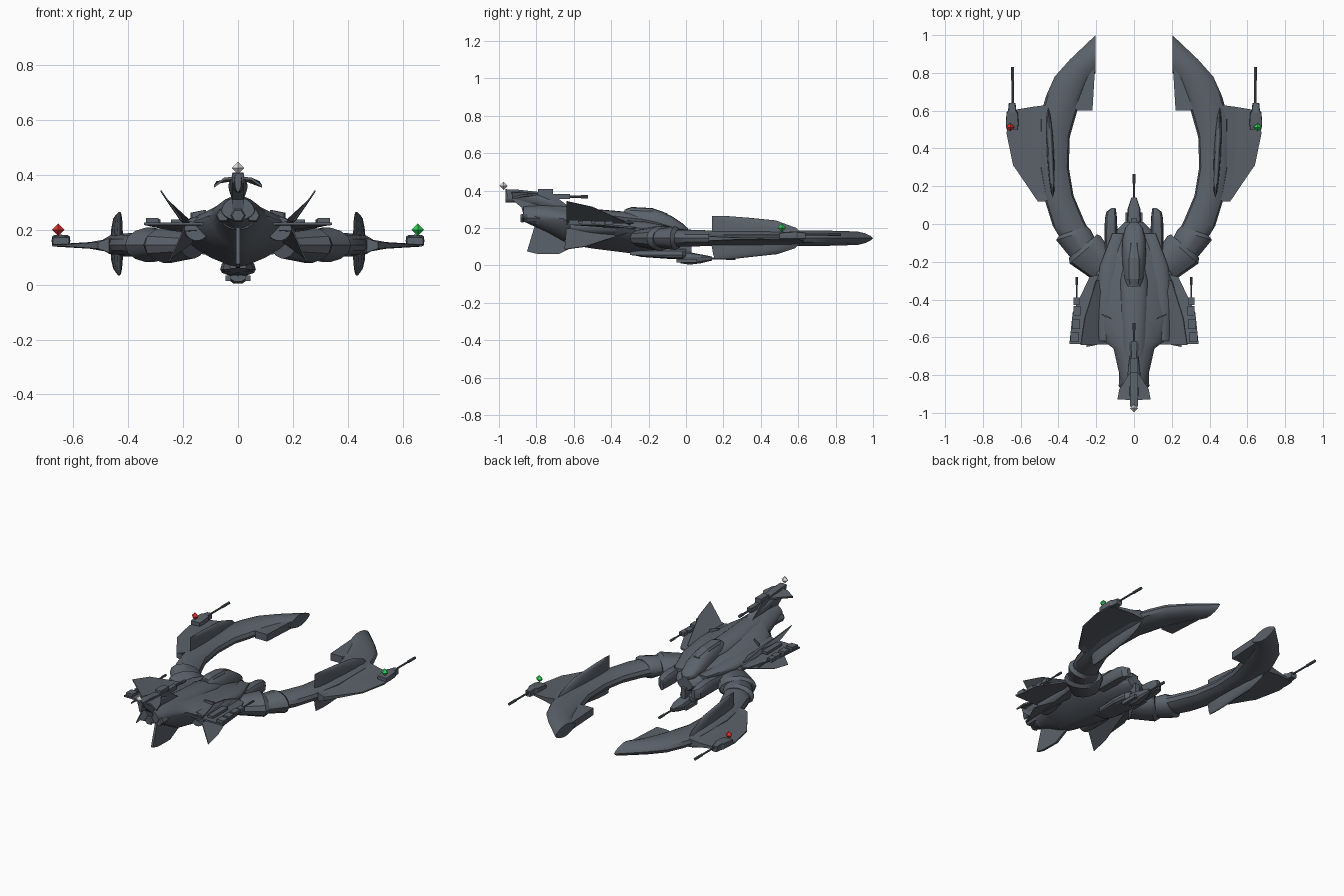
import bpy, bmesh, math
from mathutils import Vector

if "Cube" in bpy.data.objects:
    bpy.data.objects.remove(bpy.data.objects["Cube"])


def material(name, col):
    m = bpy.data.materials.new(name)
    m.diffuse_color = (*col, 1)
    m.use_nodes = True
    m.node_tree.nodes["Principled BSDF"].inputs["Base Color"].default_value = m.diffuse_color
    return m


GREY = material("slate_grey", (0.105, 0.122, 0.145))
RED = material("signal_red", (0.75, 0.035, 0.035))
GREEN = material("signal_green", (0.03, 0.65, 0.1))
WHITE = material("lamp_white", (0.9, 0.9, 0.9))


def finish(name, bm, mat=GREY, mirror=False, smooth=True):
    bmesh.ops.recalc_face_normals(bm, faces=bm.faces)
    me = bpy.data.meshes.new(name)
    bm.to_mesh(me)
    bm.free()
    ob = bpy.data.objects.new(name, me)
    bpy.context.collection.objects.link(ob)
    me.materials.append(mat)
    if mirror:
        ob.modifiers.new("mirror", 'MIRROR')
    if smooth:
        bpy.ops.object.select_all(action='DESELECT')
        ob.select_set(True)
        bpy.context.view_layer.objects.active = ob
        bpy.ops.object.shade_smooth_by_angle(angle=math.radians(35))
    return ob


def loft(name, rings, **kw):
    """Skin a list of equal-length rings and cap the ends."""
    bm = bmesh.new()
    vs = [[bm.verts.new(p) for p in r] for r in rings]
    n = len(vs[0])
    for a, b in zip(vs, vs[1:]):
        for i in range(n):
            j = (i + 1) % n
            bm.faces.new((a[i], a[j], b[j], b[i]))
    bm.faces.new(vs[0])
    bm.faces.new(vs[-1])
    return finish(name, bm, **kw)


def spow(v, p):
    return math.copysign(abs(v) ** p, v)


def arm_ring(ix, iy, ox, oy, h, p=0.9, z=0.145, n=14):
    """Vertical oval ring spanning an inner and an outer plan point."""
    c, d = Vector(((ix + ox) / 2, (iy + oy) / 2, z)), Vector(((ox - ix) / 2, (oy - iy) / 2, 0))
    return [c + d * spow(math.cos(t), 1.15) + Vector((0, 0, h * spow(math.sin(t), p)))
            for t in (2 * math.pi * i / n for i in range(n))]


def body_ring(y, w, top, side, low, x=0, p=1.0, n=20):
    """Cross-section facing y with separate upper and lower heights."""
    out = []
    for i in range(n):
        t = 2 * math.pi * i / n
        s = spow(math.sin(t), p)
        out.append((x + w * spow(math.cos(t), p), y, side + s * ((top - side) if s > 0 else (side - low))))
    return out


def plate(name, pts, off, mirror=True):
    """Extrude a 3D outline evenly to both sides by the vector off."""
    o = Vector(off)
    return loft(name, [[Vector(p) - o for p in pts], [Vector(p) + o for p in pts]], mirror=mirror, smooth=False)


def box(name, x, y, z, mirror=True):
    pts = [(x[0], y[0], z[0]), (x[1], y[0], z[0]), (x[1], y[1], z[0]), (x[0], y[1], z[0])]
    top = [(a, b, z[1]) for a, b, _ in pts]
    return loft(name, [pts, top], mirror=mirror, smooth=False)


def barrel(name, x, z, y0, y1, r, mirror=True):
    """Gun tube along y with a thicker muzzle."""
    m = y1 - (y1 - y0) * 0.35
    st = [(y0, r * .7), (m, r * .7), (m, r), (y1, r)]
    return loft(name, [body_ring(y, q, z + q, z, z - q, x, n=8) for y, q in st], mirror=mirror)


def crystal(name, loc, r, mat):
    """Eight-faced diamond."""
    bm = bmesh.new()
    x, y, z = loc
    rim = [bm.verts.new((x + r * math.cos(a), y + r * math.sin(a), z)) for a in (0, math.pi / 2, math.pi, -math.pi / 2)]
    for s in (r, -r):
        apex = bm.verts.new((x, y, z + s))
        for i in range(4):
            bm.faces.new((rim[i], rim[(i + 1) % 4], apex))
    finish(name, bm, mat=mat, smooth=False)


# Curved claws
claw = [(.12, -.14, .20, -.26, .042), (.215, -.09, .315, -.17, .042), (.245, -.02, .40, -.06, .046),
        (.265, .02, .43, -.01, .045), (.32, .15, .47, .12, .043), (.345, .3, .50, .3, .042), (.34, .46, .50, .56, .042),
        (.30, .6, .465, .68, .042), (.27, .68, .42, .78, .042), (.235, .76, .34, .87, .04, 1.1),
        (.203, .8, .203, 1.0, .037, 1.4)]
loft("claw", [arm_ring(*s) for s in claw], mirror=True)
plate("claw_barb", [(.205, .85, .145), (.22, .6, .145), (.30, .6, .145), (.34, .64, .145), (.3, .8, .145)],
      (0, 0, .022))

# Flared armour collars at the claw roots
collars = [[(.185, -.12, .31, -.21, .046), (.23, -.03, .412, -.085, .064), (.25, -.012, .395, -.06, .05)],
           [(.12, -.15, .21, -.3, .05), (.175, -.065, .34, -.21, .067), (.195, -.055, .345, -.18, .052)]]
for i, c in enumerate(collars):
    loft(f"collar_{i + 1}", [arm_ring(*s) for s in c], mirror=True)

# Outer winglets: thick at the claw, thin at the edge
root = [(.46, .63), (.46, .4), (.45, .14), (.47, .12)]
mid = [(.54, .62), (.54, .4), (.51, .17), (.51, .12)]
tip = [(.66, .60), (.675, .48), (.64, .31), (.625, .29)]
loft("winglet", [[(x, y, .143 + h) for x, y in row] + [(x, y, .143 - h) for x, y in row[::-1]]
                 for row, h in ((root, .026), (mid, .012), (tip, .004))], mirror=True, smooth=False)

# Winglet guns
pod = [(.50, .03, .172), (.53, .034, .178), (.59, .03, .182), (.60, .022, .18), (.64, .018, .175)]
loft("winglet_gun", [body_ring(y, w, t, .16, .14, .645, .3, 12) for y, w, t in pod], mirror=True, smooth=False)
barrel("winglet_barrel", .642, .165, .63, .83, .008)


def lens(z, y0, y1, w, n=12):
    """Lens-shaped plan section following the claw."""
    out = []
    for i in range(n):
        t = 2 * math.pi * i / n
        y = (y0 + y1) / 2 + (y1 - y0) / 2 * math.cos(t)
        out.append((.43 + .05 * (y - .14) + w * math.sin(t), y, z))
    return out


# Upright fins on the claws
loft("upper_claw_fin", [lens(.15, .14, .64, .02), lens(.2, .14, .59, .018), lens(.24, .14, .48, .014),
                        lens(.255, .14, .33, .009), lens(.265, .14, .2, .003)], mirror=True)
loft("lower_claw_fin", [lens(.14, .13, .64, .02), lens(.09, .14, .58, .018), lens(.06, .145, .49, .014),
                        lens(.045, .15, .35, .009), lens(.034, .15, .25, .003)], mirror=True)

# Main hull with a rounded dorsal ridge
hull = [(-.87, .06, .32, .27, .235, 1.1), (-.75, .088, .325, .26, .18, 1.2), (-.66, .108, .315, .25, .13, 1.3),
        (-.62, .16, .31, .23, .11, 1.5), (-.5, .2, .29, .222, .09, 1.5), (-.3, .21, .265, .195, .065, 1.4),
        (-.17, .17, .245, .165, .075, 1.25), (-.06, .12, .215, .15, .09, 1.25), (.01, .05, .185, .145, .11, 1.25)]
loft("hull", [body_ring(*s[:5], p=s[5]) for s in hull])
ridge = [(-.8, .06, .325), (-.64, .08, .318), (-.5, .078, .302), (-.3, .075, .285), (-.2, .05, .255)]
loft("dorsal_ridge", [body_ring(y, w, t, .24, .2, p=.95) for y, w, t in ridge])

# Raised cockpit and dorsal shoulders
pit = [(-.33, .048, .298), (-.3, .058, .305), (-.16, .065, .297), (-.08, .062, .265), (-.02, .045, .225), (.01, .02, .195)]
loft("cockpit", [body_ring(y, w, t, .2, .16, p=.75) for y, w, t in pit])
hood = [(-.32, .03, .302), (-.29, .036, .312), (-.18, .036, .306), (-.1, .02, .278)]
loft("cockpit_hood", [body_ring(y, w, t, .26, .24, p=.5, n=12) for y, w, t in hood], smooth=False)
shoulder = [(-.62, .045, .247, .15), (-.4, .06, .248, .145), (-.22, .055, .235, .125), (-.05, .03, .2, .085)]
loft("shoulder", [body_ring(y, w, t, .205, .16, x) for y, w, t, x in shoulder], mirror=True)
plate("shoulder_vane", [(.12, -.5, .25), (.12, -.5, .272), (.17, -.48, .262), (.17, -.48, .23)], (.003, .005, 0))

# Forward jaws flanking the nose
jaw = [(-.14, .03, .19, .125), (-.03, .034, .195, .122), (.03, .032, .19, .122), (.065, .026, .18, .12),
       (.085, .01, .17, .108)]
loft("jaw", [body_ring(y, w, t, .15, .11, x, .6, 12) for y, w, t, x in jaw], mirror=True)

# Flat, upper and lower rear wings
plate("flat_wing", [(.08, -.64, .222), (.342, -.635, .222), (.325, -.47, .221), (.235, -.28, .2), (.12, -.25, .195)],
      (0, 0, .005))
plate("upper_wing", [(.13, -.63, .22), (.205, -.64, .235), (.282, -.64, .343), (.262, -.5, .312), (.20, -.3, .222),
                     (.13, -.28, .19)], (.002, 0, -.0015))
plate("lower_wing", [(.13, -.62, .2), (.2, -.64, .195), (.25, -.65, .085), (.24, -.54, .1), (.20, -.3, .18),
                     (.13, -.28, .18)], (.002, 0, .0015))

# Wing gun batteries
for i, y in enumerate((-.6, -.53, -.46)):
    box(f"wing_gun_block_{i + 1}", (.29 - .004 * i, .335 - .008 * i), (y - .025, y + .025), (.222, .243 - .003 * i))
box("wing_gun_mount", (.288, .32), (-.43, -.39), (.215, .238))
barrel("wing_barrel", .303, .228, -.4, -.28, .007)
box("inner_wing_block", (.21, .245), (-.6, -.45), (.222, .238))

# Six-sided engine nozzles
for nm, x, y in (("side_engine", .055, -.845), ("middle_engine", 0, -.865)):
    loft(nm, [body_ring(a, r, .252 + r, .252, .252 - r, x, n=6) for a, r in ((y + .14, .024), (y, .024), (y - .01, .027),
                                                                   (y - .02, .022))], mirror=x > 0, smooth=False)

# Tail mast, swept tailplane and ventral tail fin
mast = [(-.62, .31), (-.72, .385), (-.9, .405), (-.965, .405), (-.955, .37), (-.88, .31), (-.86, .24), (-.7, .22)]
plate("tail_mast", [(0, y, z) for y, z in mast], (.022, 0, 0), mirror=False)
spine = [(-.965, .012, .407), (-.9, .028, .405), (-.8, .035, .385), (-.68, .02, .345)]
loft("tail_spine", [body_ring(y, w, t, t - .025, t - .07) for y, w, t in spine])
plate("tailplane", [(0, -.77, .375), (.03, -.8, .38), (.078, -.875, .372), (.088, -.93, .358), (.05, -.93, .385),
                    (0, -.935, .39)], (0, 0, .005))
plate("tail_fin", [(0, -.8, .24), (0, -.85, .075), (0, -.8, .062), (0, -.68, .06), (0, -.56, .12),
                   (0, -.6, .24)], (.007, 0, 0), mirror=False)

# Tail gun
box("tail_gun", (-.02, .02), (-.79, -.71), (.375, .408), mirror=False)
box("tail_gun_breech", (-.014, .014), (-.73, -.62), (.355, .382), mirror=False)
barrel("tail_barrel", 0, .367, -.63, -.525, .009, mirror=False)

# Belly gondola and chin gun
belly = [(-.3, .03, .06), (-.24, .055, .045), (-.1, .065, .035), (-.02, .055, .032), (.0, .03, .045)]
loft("gondola", [body_ring(y, w, .09, .055, lo, p=.7, n=12) for y, w, lo in belly], smooth=False)
chin = [(-.03, .03, .01), (.02, .036, .002), (.08, .034, .01), (.14, .014, .025)]
loft("chin_gun", [body_ring(y, w, .075 - max(0, y) * .2, .045, lo, p=.7, n=10) for y, w, lo in chin], smooth=False)
barrel("chin_barrel", 0, .036, .12, .265, .008, mirror=False)
box("chin_pylon", (-.015, .015), (-.05, .03), (.05, .13), mirror=False)
box("chin_side_gun", (.025, .045), (-.05, .06), (.014, .034))

# Running lights
crystal("port_light", (-.655, .512, .2), .023, RED)
crystal("starboard_light", (.655, .512, .2), .023, GREEN)
crystal("tail_light", (0, -.975, .425), .022, WHITE)
